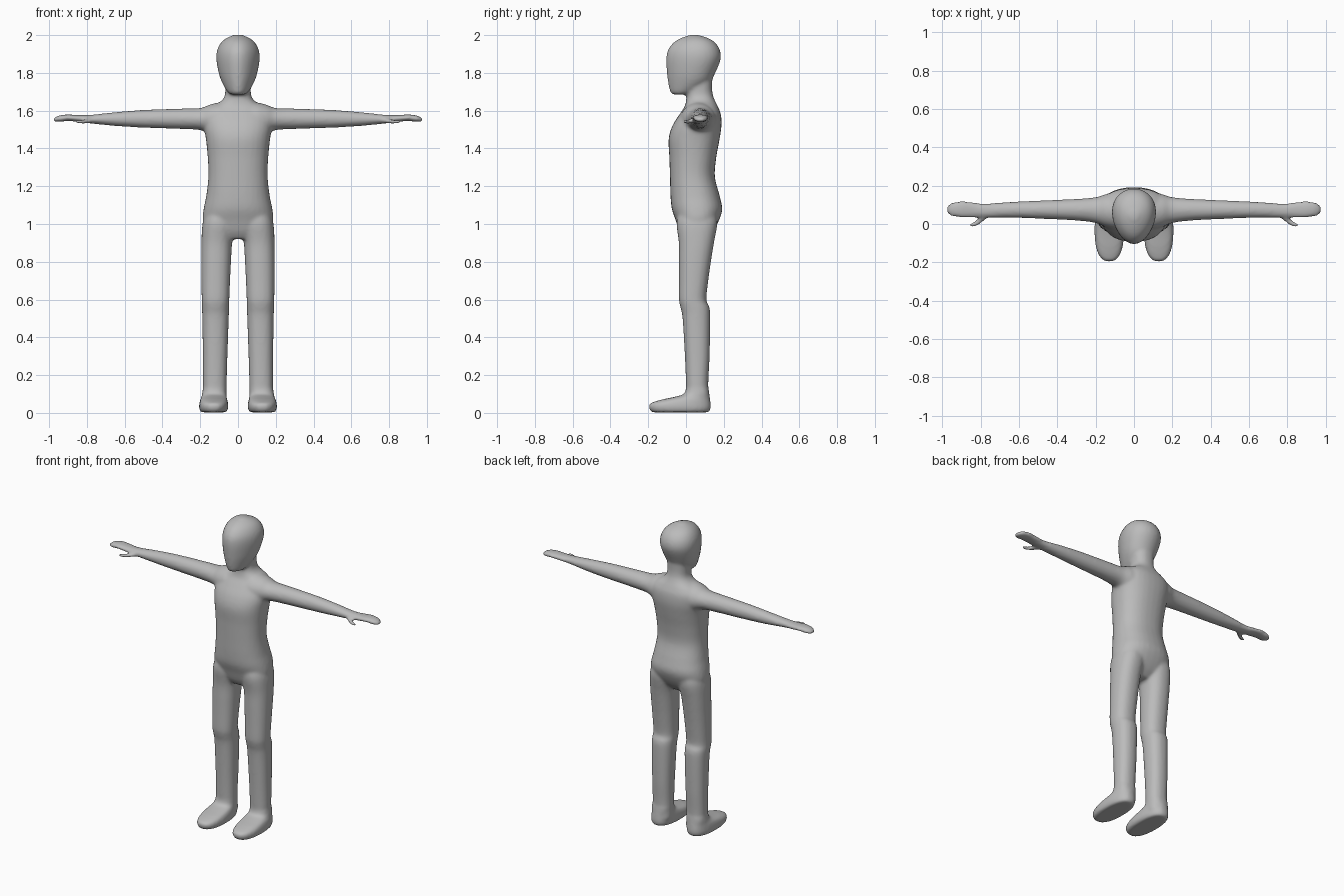
import bpy, bmesh, math

grey = bpy.data.materials.new("plain_grey")
grey.diffuse_color = (0.5, 0.5, 0.5, 1)

SIDES, STEPS = 32, 5


def spline(rows):
    """Smoothly interpolated copies of the key cross-sections."""
    out = []
    for i in range(len(rows) - 1):
        p0, p1 = rows[max(i - 1, 0)], rows[i]
        p2, p3 = rows[i + 1], rows[min(i + 2, len(rows) - 1)]
        for s in range(STEPS):
            t = s / STEPS
            out.append([0.5 * (2 * b + (c - a) * t + (2 * a - 5 * b + 4 * c - d) * t * t
                               + (3 * b - a - 3 * c + d) * t ** 3)
                        for a, b, c, d in zip(p0, p1, p2, p3)])
    return out + [list(rows[-1])]


def loft(bm, rows, axis="z", power=2.0, taper=0.0, side=1):
    """Rows: (position along axis, low/high of first axis, low/high of second axis)."""
    rings = []
    for pos, a0, a1, b0, b1 in spline(rows):
        ring = []
        for k in range(SIDES):
            t = 2 * math.pi * k / SIDES
            c, s = math.cos(t), math.sin(t)
            u = math.copysign(abs(c) ** (2 / power), c) * (1 + taper * s)
            v = math.copysign(abs(s) ** (2 / power), s)
            a = (a0 + a1) / 2 + u * (a1 - a0) / 2
            b = (b0 + b1) / 2 + v * (b1 - b0) / 2
            co = (a, b, pos) if axis == "z" else (pos, a, b)
            ring.append(bm.verts.new((co[0] * side, co[1], co[2])))
        rings.append(ring)
    faces = [bm.faces.new(rings[0]), bm.faces.new(rings[-1][::-1])]
    for r, q in zip(rings, rings[1:]):
        for k in range(SIDES):
            n = (k + 1) % SIDES
            faces.append(bm.faces.new((r[k], q[k], q[n], r[n])))
    bmesh.ops.recalc_face_normals(bm, faces=faces)


def sym(rows):
    """Expand (z, half width, back, front) rows centred on x = 0."""
    return [(z, -w, w, f, b) for z, w, f, b in rows]


bm = bmesh.new()

# torso and neck
loft(bm, sym([(0.92, .10, -.01, .10), (0.96, .165, -.035, .14), (1.02, .187, -.055, .175),
              (1.08, .182, -.075, .192), (1.15, .168, -.082, .178), (1.25, .157, -.085, .153),
              (1.35, .160, -.088, .160), (1.45, .170, -.092, .178), (1.52, .180, -.072, .188),
              (1.58, .175, -.035, .185), (1.62, .140, -.008, .170), (1.65, .090, .000, .155),
              (1.68, .070, .002, .143), (1.72, .068, .002, .138), (1.78, .07, .01, .14)]), power=2.3)

# head
loft(bm, sym([(1.685, .035, -.070, .00), (1.70, .055, -.084, .05), (1.75, .084, -.095, .125),
              (1.80, .101, -.101, .155), (1.87, .113, -.105, .183), (1.92, .109, -.096, .180),
              (1.96, .089, -.066, .155), (1.985, .059, -.025, .115), (2.002, .018, .025, .060)]),
     taper=0.17)

for side in (1, -1):
    # leg
    loft(bm, [(0.05, .060, .185, .000, .125), (0.15, .060, .185, .000, .118),
              (0.30, .056, .186, -.006, .125), (0.50, .049, .189, -.018, .128),
              (0.56, .047, .191, -.030, .124), (0.60, .046, .192, -.037, .108),
              (0.70, .042, .194, -.037, .118), (0.80, .037, .195, -.037, .132),
              (0.90, .031, .194, -.038, .148), (1.00, .015, .188, -.050, .166),
              (1.06, .02, .17, -.04, .16)], power=2.3, side=side)
    # foot
    loft(bm, [(0.003, .062, .197, -.182, .122), (0.025, .052, .206, -.196, .131),
              (0.050, .053, .205, -.190, .131), (0.070, .056, .200, -.130, .128),
              (0.085, .060, .193, -.060, .126), (0.100, .061, .190, -.012, .124),
              (0.130, .060, .186, .000, .120)], power=2.4, side=side)
    # arm, wrist and flat hand
    loft(bm, [(0.05, -.03, .165, 1.45, 1.64), (0.10, -.030, .165, 1.455, 1.643),
              (0.15, -.015, .155, 1.475, 1.632), (0.20, .005, .140, 1.497, 1.614),
              (0.30, .018, .131, 1.503, 1.611), (0.50, .028, .122, 1.510, 1.604),
              (0.65, .033, .115, 1.519, 1.592), (0.78, .033, .107, 1.532, 1.578),
              (0.85, .033, .116, 1.541, 1.577), (0.90, .034, .119, 1.545, 1.580),
              (0.945, .038, .114, 1.541, 1.575), (0.968, .050, .100, 1.541, 1.565),
              (0.978, .062, .088, 1.543, 1.558)], axis="x", side=side)
    # thumb
    loft(bm, [(0.755, .040, .080, 1.536, 1.560), (0.785, .015, .060, 1.532, 1.560),
              (0.81, -.004, .035, 1.530, 1.555), (0.835, -.016, .012, 1.530, 1.552),
              (0.858, -.018, .002, 1.531, 1.549)], axis="x", side=side)

mesh = bpy.data.meshes.new("body")
bm.to_mesh(mesh)
bm.free()
body = bpy.data.objects.new("body", mesh)
bpy.context.collection.objects.link(body)
mesh.materials.append(grey)

# fuse the overlapping parts into one soft skin
fuse = body.modifiers.new("fuse", "REMESH")
fuse.mode = "VOXEL"
fuse.voxel_size = 0.009
fuse.use_smooth_shade = True
soften = body.modifiers.new("soften", "SMOOTH")
soften.factor = 0.5
soften.iterations = 7
